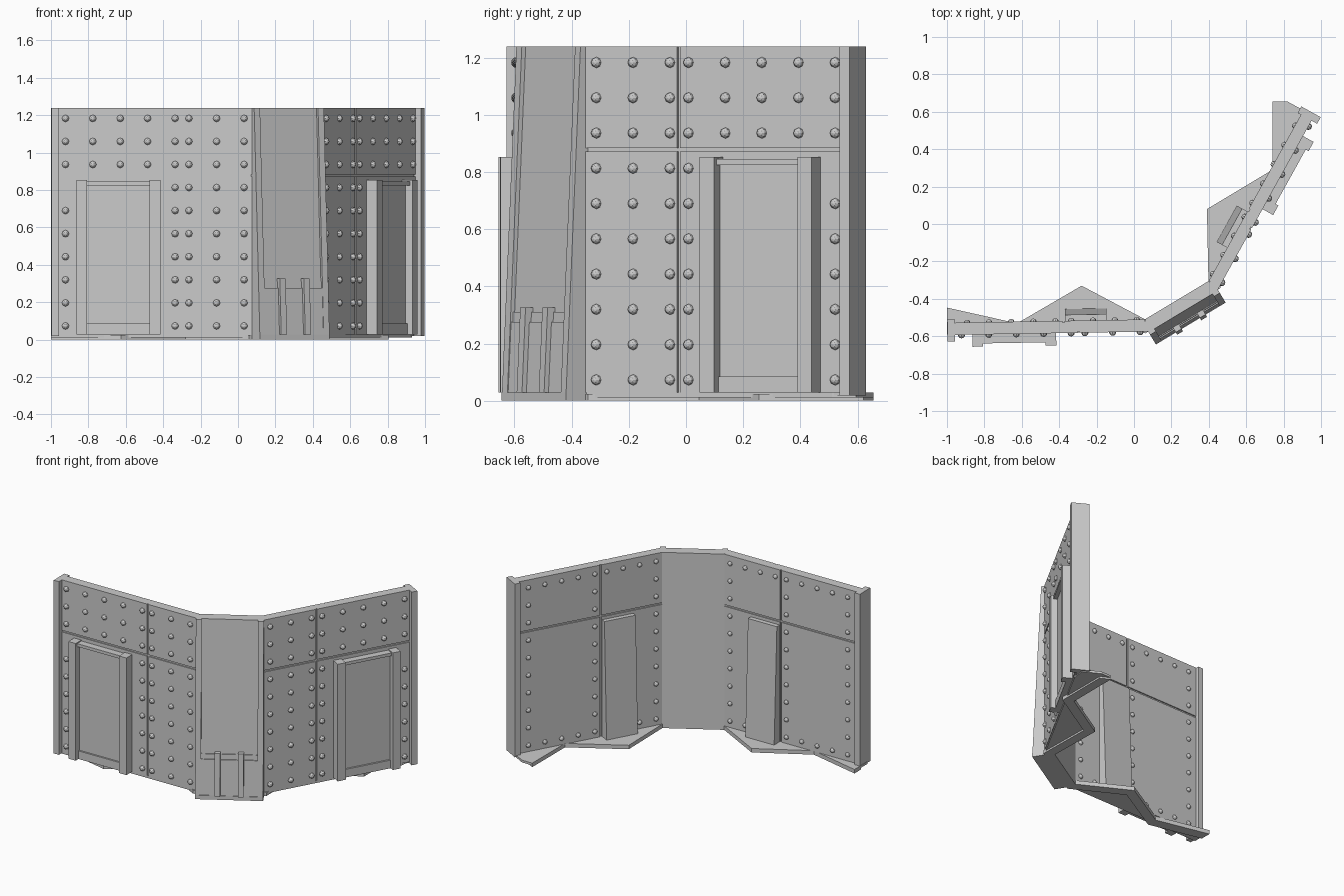
import bpy, bmesh, math
from mathutils import Matrix, Vector

if "Cube" in bpy.data.objects:
    bpy.data.objects.remove(bpy.data.objects["Cube"])

# Plan frame: the wall is symmetric about the middle panel, then turned 31 degrees
WORLD = Matrix.Translation((0.262, -0.463, 0)) @ Matrix.Rotation(math.radians(31), 4, 'Z')
HALF = 0.2175            # half width of the middle panel
C, S = math.cos(math.pi / 6), 0.5
TOP, FLOOR = 1.238, 0.028
THICK = 0.065
LENGTH = 1.033


def place(side, u, w, z):
    """u along a panel, w outward from its outer face; side 0 = middle, -1/1 = wings."""
    if side == 0:
        return WORLD @ Vector((u, -w, z))
    return WORLD @ Vector((side * (HALF + C * u + S * w), S * u - C * w, z))


def finish(name, bm):
    bmesh.ops.recalc_face_normals(bm, faces=bm.faces)
    me = bpy.data.meshes.new(name)
    bm.to_mesh(me)
    bm.free()
    ob = bpy.data.objects.new(name, me)
    bpy.context.collection.objects.link(ob)
    return ob


def prism(name, lower, upper):
    bm = bmesh.new()
    a = [bm.verts.new(p) for p in lower]
    b = [bm.verts.new(p) for p in upper]
    bm.faces.new(a)
    bm.faces.new(b)
    n = len(a)
    for i in range(n):
        j = (i + 1) % n
        bm.faces.new((a[i], a[j], b[j], b[i]))
    return finish(name, bm)


def slab(name, side, u, w_bottom, w_top, z):
    """Block on a panel whose faces may lean between bottom and top."""
    def ring(w, h):
        return [place(side, u[0], w[0], h), place(side, u[1], w[0], h),
                place(side, u[1], w[1], h), place(side, u[0], w[1], h)]
    return prism(name, ring(w_bottom, z[0]), ring(w_top, z[1]))


def rivets(name, side, spots, w, radius=0.019, depth=0.019):
    bm = bmesh.new()
    normal = WORLD.to_3x3() @ Vector((side * S, -C, 0))
    turn = normal.to_track_quat('Z', 'Y').to_matrix().to_4x4()
    for u, z in spots:
        m = Matrix.Translation(place(side, u, w, z)) @ turn @ Matrix.Diagonal((1, 1, depth / radius, 1))
        bmesh.ops.create_uvsphere(bm, u_segments=8, v_segments=6, radius=radius, matrix=m)
    finish(name, bm)


# Wall core: one bent strip with mitred corners
skin = 0.008


def core_ring(z):
    pts = []
    for w, flip in ((-skin, 1), (-THICK + skin, -1)):
        m = -w * math.tan(math.radians(15))
        row = [place(-1, LENGTH, w, z), place(-1, m, w, z),
               place(1, m, w, z), place(1, LENGTH, w, z)]
        pts += row[::flip]
    return pts


prism("wall_core", core_ring(FLOOR - 0.01), core_ring(TOP))

rows = [0.073 + 0.1233 * i for i in range(10)]
front_cols = [0.043, 0.19, 0.338, 0.412, 0.559, 0.705, 0.852, 0.998]
back_cols = [0.06, 0.177, 0.294, 0.41, 0.495, 0.613, 0.731, 0.85, 0.967]
gap = 0.006
seam_z = 0.877

for side, tag in ((-1, "left"), (1, "right")):
    # Skin plates, leaving seams between them
    for face, seam_u, w, u0 in (("outer", 0.372, (-skin, 0), 0),
                                ("inner", 0.452, (-THICK, -THICK + skin), 0.0174)):
        for i, u in enumerate(((u0, seam_u - gap), (seam_u + gap, LENGTH))):
            for j, z in enumerate(((FLOOR, seam_z - gap), (seam_z + gap, TOP))):
                slab(f"{tag}_{face}_plate_{i}{j}", side, u, w, w, z)
    # End post
    w = (-0.085, 0.034)
    slab(tag + "_end_post", side, (LENGTH, LENGTH + 0.04), w, w, (FLOOR - 0.01, TOP))
    # Door: leaf, jambs, lintel and threshold
    for part, u, d, z in (("door_leaf", (0.54, 0.89), 0.022, (FLOOR, 0.83)),
                          ("door_jamb_a", (0.492, 0.550), 0.065, (FLOOR, 0.853)),
                          ("door_jamb_b", (0.883, 0.939), 0.065, (FLOOR, 0.853)),
                          ("door_lintel", (0.550, 0.883), 0.048, (0.825, 0.846)),
                          ("door_threshold", (0.550, 0.883), 0.034, (FLOOR, 0.085))):
        slab(f"{tag}_{part}", side, u, (-0.004, d), (-0.004, d), z)
    # Leaning buttress on the inner side
    slab(tag + "_buttress", side, (0.22, 0.442), (-0.128, -0.06), (-0.097, -0.06), (FLOOR, 0.85))
    # Rivets
    outer = [(u, z) for u in front_cols for z in rows
             if z > seam_z or u < 0.42 or (u > 0.95 and z < 0.75)]
    inner = [(u, z) for u in back_cols for i, z in enumerate(rows)
             if i in (0, 9) or u in (back_cols[0], back_cols[4], back_cols[-1])]
    inner = [(u, z) for u, z in inner if not (z < 0.8 and 0.21 < u < 0.45)]
    rivets(tag + "_outer_rivets", side, outer, 0)
    rivets(tag + "_inner_rivets", side, inner, -THICK, 0.017, 0.015)

# Middle panel: inner plate and leaning outer face
slab("middle_inner_plate", 0, (-HALF + 0.017, HALF - 0.017),
     (-THICK, -THICK + skin), (-THICK, -THICK + skin), (FLOOR, TOP))


def leaning(name, u, offset, z):
    lean = [offset + 0.06 * (1 - h / TOP) for h in z]
    slab(name, 0, u, (-0.02, lean[0]), (-0.02, lean[1]), z)


leaning("middle_panel", (-0.185, 0.185), 0.005, (FLOOR, TOP))
leaning("kick_plate_upper", (-0.183, 0.183), 0.011, (FLOOR, 0.31))
leaning("kick_plate_lower", (-0.183, 0.183), 0.018, (FLOOR, 0.275))
for s, tag in ((-1, "left"), (1, "right")):
    leaning(tag + "_rib", sorted((s * HALF, s * 0.181)), 0.021, (FLOOR, TOP))
    leaning(tag + "_bar", (s * 0.075 - 0.018, s * 0.075 + 0.018), 0.036, (FLOOR, 0.326))
slab("middle_base", 0, (-HALF, HALF), (-THICK, 0.081), (-THICK, 0.081), (0, FLOOR))

# Zigzag base: thin plate and an underside rim following the same line
left_line = [(-1, -0.447), (-0.625, -0.531), (-0.28, -0.33), (0.06, -0.51)]
right_line = [(0.398, -0.307), (0.39, 0.08), (0.74, 0.29), (0.74, 0.655)]
front = [(0.82, 0.655), (0.93, 0.595), (0.92, 0.51), (0.445, -0.35), (0.078, -0.573), (-1, -0.59)]
plate = left_line + right_line + front
prism("base_plate", [(x, y, 0.012) for x, y in plate], [(x, y, FLOOR) for x, y in plate])
rim = left_line + right_line
rim += [(x + 0.065, y - 0.035) for x, y in reversed(right_line)]
rim += [(x, y - 0.075) for x, y in reversed(left_line)]
prism("base_rim", [(x, y, 0) for x, y in rim], [(x, y, 0.024) for x, y in rim])
